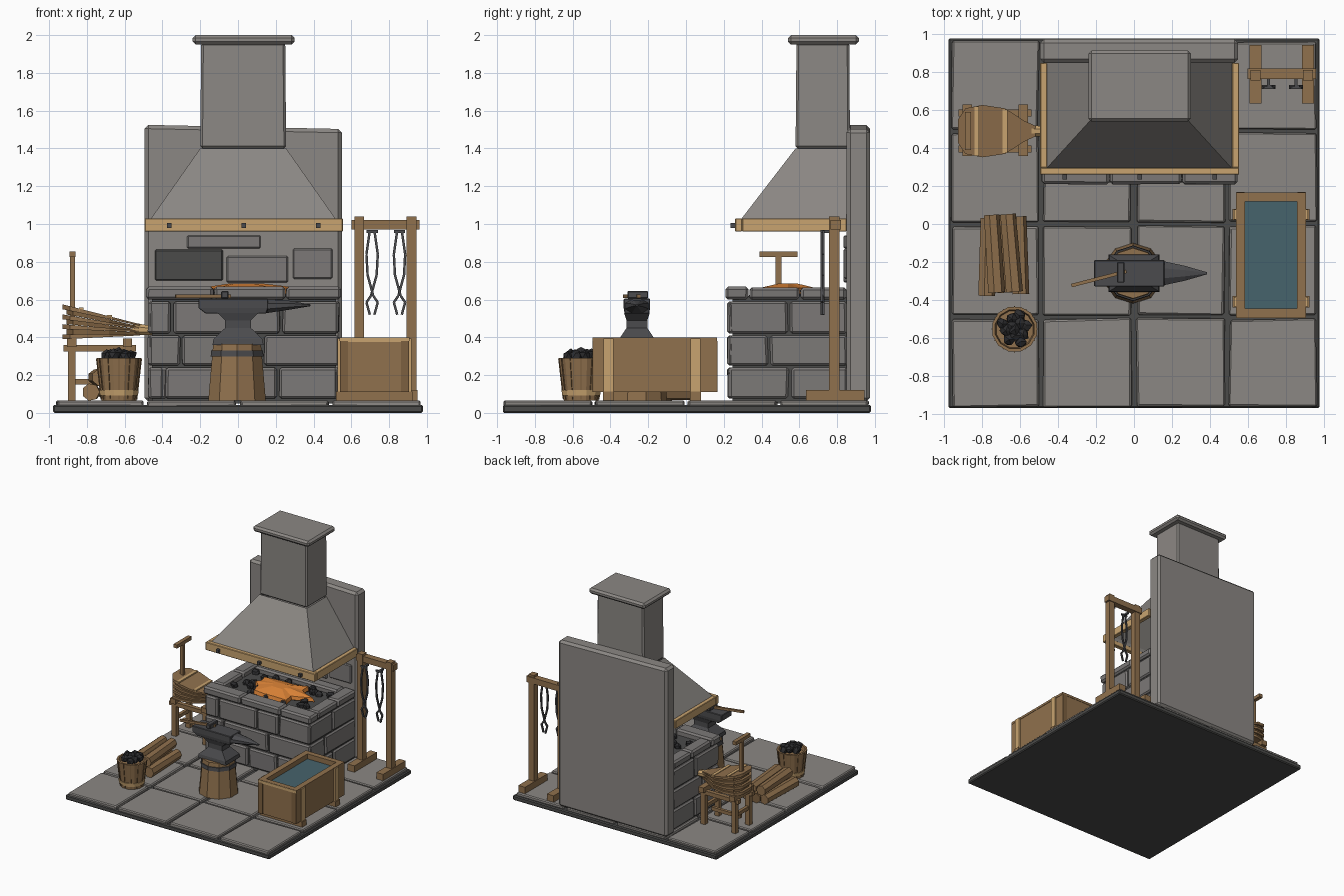
import bpy, bmesh, math, random
from mathutils import Vector

random.seed(4)
if "Cube" in bpy.data.objects:
    bpy.data.objects.remove(bpy.data.objects["Cube"])


def material(name, *rgb):
    m = bpy.data.materials.new(name)
    m.use_nodes = True
    m.diffuse_color = (*rgb, 1)
    m.node_tree.nodes["Principled BSDF"].inputs["Base Color"].default_value = (*rgb, 1)
    return m


STONE = material("grey stone", .26, .245, .23)
BRICK = material("brick stone", .2, .19, .185)
MORTAR = material("dark mortar", .07, .07, .068)
IRON = material("iron", .07, .07, .075)
WOOD = material("brown wood", .28, .165, .075)
PALE = material("pale wood", .58, .37, .16)
DARK = material("dark wood", .2, .115, .05)
WATER = material("water", .062, .125, .15)
COAL = material("coal", .025, .025, .027)
EMBER = material("ember orange", .75, .24, .04)


def finish(name, bm, mat, bevel=0):
    bmesh.ops.recalc_face_normals(bm, faces=bm.faces)
    me = bpy.data.meshes.new(name)
    bm.to_mesh(me)
    bm.free()
    me.materials.append(mat)
    ob = bpy.data.objects.new(name, me)
    bpy.context.collection.objects.link(ob)
    if bevel:
        mod = ob.modifiers.new("Bevel", "BEVEL")
        mod.width, mod.segments = bevel, 1
    return ob


def loft(name, rings, mat, bevel=0, caps=True):
    bm = bmesh.new()
    vs = [[bm.verts.new(p) for p in r] for r in rings]
    n = len(vs[0])
    for a, b in zip(vs, vs[1:]):
        for i in range(n):
            j = (i + 1) % n
            bm.faces.new((a[i], a[j], b[j], b[i]))
    if caps:
        bm.faces.new(vs[0])
        bm.faces.new(vs[-1])
    return finish(name, bm, mat, bevel)


def rect(x0, x1, y0, y1, z):
    return [(x0, y0, z), (x1, y0, z), (x1, y1, z), (x0, y1, z)]


def box(name, x0, x1, y0, y1, z0, z1, mat, bevel=0, jitter=0):
    rings = [[tuple(c + random.uniform(-jitter, jitter) for c in p[:2]) + (z,)
              for p in rect(x0, x1, y0, y1, z)] for z in (z0, z1)]
    return loft(name, rings, mat, bevel)


def circle(x, y, z, r, n, turn=.5):
    return [(x + r * math.cos((i + turn) * math.tau / n),
             y + r * math.sin((i + turn) * math.tau / n), z) for i in range(n)]


def drum(name, x, y, levels, n, mat):
    return loft(name, [circle(x, y, z, r, n) for z, r in levels], mat)


def bar(name, p, q, r0, mat, n=4, r1=None, squash=1):
    """Straight bar with n sides from p to q."""
    p, q = Vector(p), Vector(q)
    rot = (q - p).to_track_quat("Z", "Y")
    rings = [[e + rot @ Vector((a, b * squash, 0)) for a, b, _ in circle(0, 0, 0, r, n)]
             for e, r in ((p, r0), (q, r1 or r0))]
    return loft(name, rings, mat)


def lump(name, x, y, z, r, mat):
    bm = bmesh.new()
    bmesh.ops.create_icosphere(bm, subdivisions=1, radius=r)
    for v in bm.verts:
        v.co = v.co * random.uniform(.75, 1.15) + Vector((x, y, z))
    return finish(name, bm, mat)


# Paved floor
box("floor_base", -.98, .98, -.97, .98, 0, .042, MORTAR, .008)
edges = [-.975, -.49, 0, .49, .975]
for i in range(4):
    for j in range(4):
        box("paving_slab", edges[i] + .014, edges[i + 1] - .014, edges[j] + .012,
            edges[j + 1] - .012, .02, .066, STONE, .008, .007)

# Back wall with proud stones
wall = box("back_wall", -.495, .55, .85, .975, .06, 1.525, STONE, .02)
for v in wall.data.vertices:
    if v.co.z > 1 and v.co.x > 0:
        v.co.z -= .022
for x0, x1, z0, z1, m in ((-.44, -.08, .70, .865, MORTAR), (-.06, .265, .69, .83, BRICK),
                          (.29, .5, .71, .87, BRICK), (-.27, .12, .87, .94, BRICK)):
    box("wall_stone", x0, x1, .835, .87, z0, z1, m, .007)

# Hearth: core, three courses of blocks, rim
box("hearth_core", -.455, .52, .245, .86, .05, .62, MORTAR)
courses = [(.075, .24, (-.48, -.39, -.06, .21, .53), (.22, .55, .86)),
           (.25, .41, (-.475, -.3, .13, .54), (.22, .44, .86)),
           (.42, .59, (-.475, -.35, .02, .23, .535), (.22, .545, .86))]
for z0, z1, xs, ys in courses:
    for a, b in zip(xs, xs[1:]):
        box("front_block", a + .007, b - .007, .22, .32, z0, z1, BRICK, .012, .004)
    for a, b in zip(ys, ys[1:]):
        for x in (-.475, .435):
            box("side_block", x, x + .1, a + .007, b - .007, z0, z1, BRICK, .012, .004)
for a, b in ((-.485, -.13), (-.125, .25), (.255, .545)):
    box("front_rim", a, b, .21, .33, .6, .668, BRICK, .014, .003)
for x in (-.48, .43):
    for a, b in ((.335, .6), (.605, .85)):
        box("side_rim", x, x + .11, a, b, .6, .665, BRICK, .014, .003)
box("back_rim", -.37, .43, .75, .85, .6, .665, BRICK, .014)

# Coal bed and glowing embers
for k in range(34):
    lump("hearth_coal", random.uniform(-.34, .4), random.uniform(.36, .73), .63, .035, COAL)
ragged = [random.uniform(.65, 1.15) for k in range(18)]
loft("embers", [[(.03 + .31 * s * r * math.cos(i * math.tau / 18),
                  .54 + .17 * s * r * math.sin(i * math.tau / 18), z)
                 for i, r in enumerate(ragged)] for s, z in ((1, .63), (.95, .66), (.3, .685))], EMBER)

# Hood, timber band and chimney
hood = loft("hood", [rect(-.465, .52, .29, .85, 1.0), rect(-.46, .515, .295, .85, 1.03),
                     rect(-.2, .255, .58, .865, 1.4)], STONE, caps=False)
hood.modifiers.new("Thickness", "SOLIDIFY").thickness = .012
box("hood_front_band", -.495, .555, .26, .297, .96, 1.03, PALE, .004)
for x in (-.495, .518):
    box("hood_side_band", x, x + .037, .297, .85, .96, 1.03, PALE, .004)
for x in (-.365, .03, .425):
    box("band_nail", x - .012, x + .012, .235, .27, .98, 1.005, IRON)
loft("chimney", [rect(-.2, .255, .58, .868, 1.4), rect(-.195, .25, .585, .865, 1.96)], STONE, .012)
box("chimney_cap", -.24, .3, .54, .915, 1.95, 2.0, STONE, .016)

# Tool rack with hanging tongs
for x in (.642, .918):
    box("rack_foot", x - .032, x + .032, .635, .945, .066, .122, WOOD)
    box("rack_post", x - .026, x + .026, .757, .812, .1, 1.04, WOOD)
box("rack_beam", .6, .96, .765, .82, .97, 1.022, WOOD)
for x in (.71, .855):
    bar("peg", (x, .77, .96), (x, .715, .96), .011, IRON)
    box("peg_end", x - .03, x + .03, .712, .724, .952, .968, IRON)
    for s in (-1, 1):
        path = [(.012, .965), (.03, .84), (.024, .73), (-.006, .62), (-.03, .585), (-.012, .52)]
        pts = [(x + s * a, .722 + s * .004, z) for a, z in path]
        for p, q in zip(pts, pts[1:]):
            bar("tongs_arm", p, q, .009, IRON)

# Water trough
for a, b in ((-.49, -.45), (.122, .162)):
    box("trough_end", .54, .905, a, b, .11, .385, WOOD)
    box("trough_end_rim", .537, .908, a - .003, b + .003, .38, .4, WOOD)
for a, b in ((.54, .582), (.862, .905)):
    box("trough_side", a, b, -.47, .14, .11, .385, WOOD)
    box("trough_side_rim", a - .003, b + .003, -.45, .122, .38, .4, WOOD)
    for y in (-.47, .142):
        s = math.copysign(1, y)
        box("trough_corner", a, b, y + s * .018, y + s * .026, .11, .38, DARK)
box("trough_front_lip", .54, .905, -.496, -.49, .375, .398, PALE)
box("trough_floor", .55, .9, -.48, .15, .11, .14, WOOD)
box("water", .575, .87, -.455, .13, .14, .355, WATER)
for y in (-.41, .05):
    box("trough_skid", .52, .925, y - .03, y + .03, .066, .112, WOOD)
    for x in (.527, .905):
        box("trough_strap", x, x + .013, y - .026, y + .026, .112, .395, PALE)

# Anvil on a stump, with hammer
drum("stump", -.005, -.26, [(.066, .16), (.365, .133)], 10, WOOD)
drum("stump_hoop", -.005, -.26, [(.298, .147), (.33, .144)], 10, IRON)
loft("anvil_base", [rect(-h, h, -.26 - w, -.26 + w, z) for z, h, w in
                    ((.36, .135, .1), (.39, .13, .095), (.45, .068, .055),
                     (.49, .068, .055), (.53, .11, .068))], IRON)
loft("anvil_body", [rect(-.17, .15, -.325, -.195, .525), rect(-.21, .16, -.33, -.19, .555),
                    rect(-.21, .16, -.33, -.19, .605)], IRON, .004)
loft("anvil_horn", [[(x, -.26 + r * math.cos((i + .5) * math.tau / 8),
                      z + h * math.sin((i + .5) * math.tau / 8)) for i in range(8)]
                    for x, r, h, z in ((.15, .07, .04, .565), (.27, .042, .026, .57),
                                       (.385, .006, .005, .57))], IRON)
bar("hammer_handle", (-.33, -.325, .618), (-.04, -.25, .618), .013, WOOD)
box("hammer_head", -.09, -.05, -.31, -.2, .605, .645, IRON, .005)

# Coal bucket made of staves
bx, by = -.63, -.555
drum("bucket", bx, by, [(.066, .095), (.29, .122), (.29, .106), (.25, .1)], 12, WOOD)
drum("bucket_hoop", bx, by, [(.092, .104), (.122, .108)], 12, PALE)
for i in range(12):
    a = i * math.tau / 12
    c, s = math.cos(a), math.sin(a)
    bar("stave_joint", (bx + .094 * c, by + .094 * s, .07), (bx + .119 * c, by + .119 * s, .288),
        .004, DARK)
for k in range(12):
    a, r = k * 2.4, .08 * math.sqrt(k / 12)
    lump("bucket_coal", bx + r * math.cos(a), by + r * math.sin(a), .315 - .2 * r, .036, COAL)

# Firewood stack
for x, z in ((-.775, .11), (-.69, .11), (-.605, .11), (-.74, .188), (-.65, .188)):
    d = random.uniform(-.02, .02)
    bar("log", (x + d, -.375 + d, z), (x - d, .035 + d, z), .047, random.choice((WOOD, DARK)), 7, .043)


# Bellows: fanned boards and folds
def leaf_height(x, t):
    s = (-.52 - x) / .41
    return (.41 + .06 * t) * (1 - s) + (.39 + .185 * t) * s


half = [(-.52, .028), (-.58, .055), (-.68, .12), (-.8, .138), (-.89, .12), (-.93, .06)]
outline = half + [(x, -w) for x, w in reversed(half)]
levels = [0, .14, .29, .43, .57, .71, .86, 1]
for k, (a, b) in enumerate(zip(levels, levels[1:])):
    f = .9 if k % 2 else 1
    loft("bellows_fold" if k % 2 else "bellows_board",
         [[(x * f - .72 * (1 - f), .49 + w * f, leaf_height(x, t)) for x, w in outline]
          for t in (a, b)], DARK if k % 2 else WOOD)
for x, w in ((-.83, .13), (-.68, .115)):
    z = leaf_height(x, 1)
    box("bellows_strap", x - .013, x + .013, .49 - w, .49 + w, z - .012, z + .008, PALE)
bar("bellows_nozzle", (-.56, .49, .445), (-.44, .49, .435), .036, PALE, 8, .024)
box("bellows_handle", -.89, -.862, .475, .505, .5, .84, WOOD)
box("bellows_grip", -.893, -.859, .39, .59, .825, .855, WOOD)

# Bellows stand
for x in (-.88, -.585):
    for y in (.395, .585):
        box("stand_leg", x - .021, x + .021, y - .02, y + .02, .066, .37, WOOD)
    box("stand_cross_beam", x - .025, x + .025, .36, .63, .35, .395, WOOD)
    box("stand_rung", x - .013, x + .013, .4, .58, .2, .23, WOOD)
for y in (.395, .585):
    box("stand_rail", -.925, -.54, y - .018, y + .018, .325, .36, WOOD)
box("stand_stretcher", -.87, -.595, .477, .503, .15, .18, WOOD)
